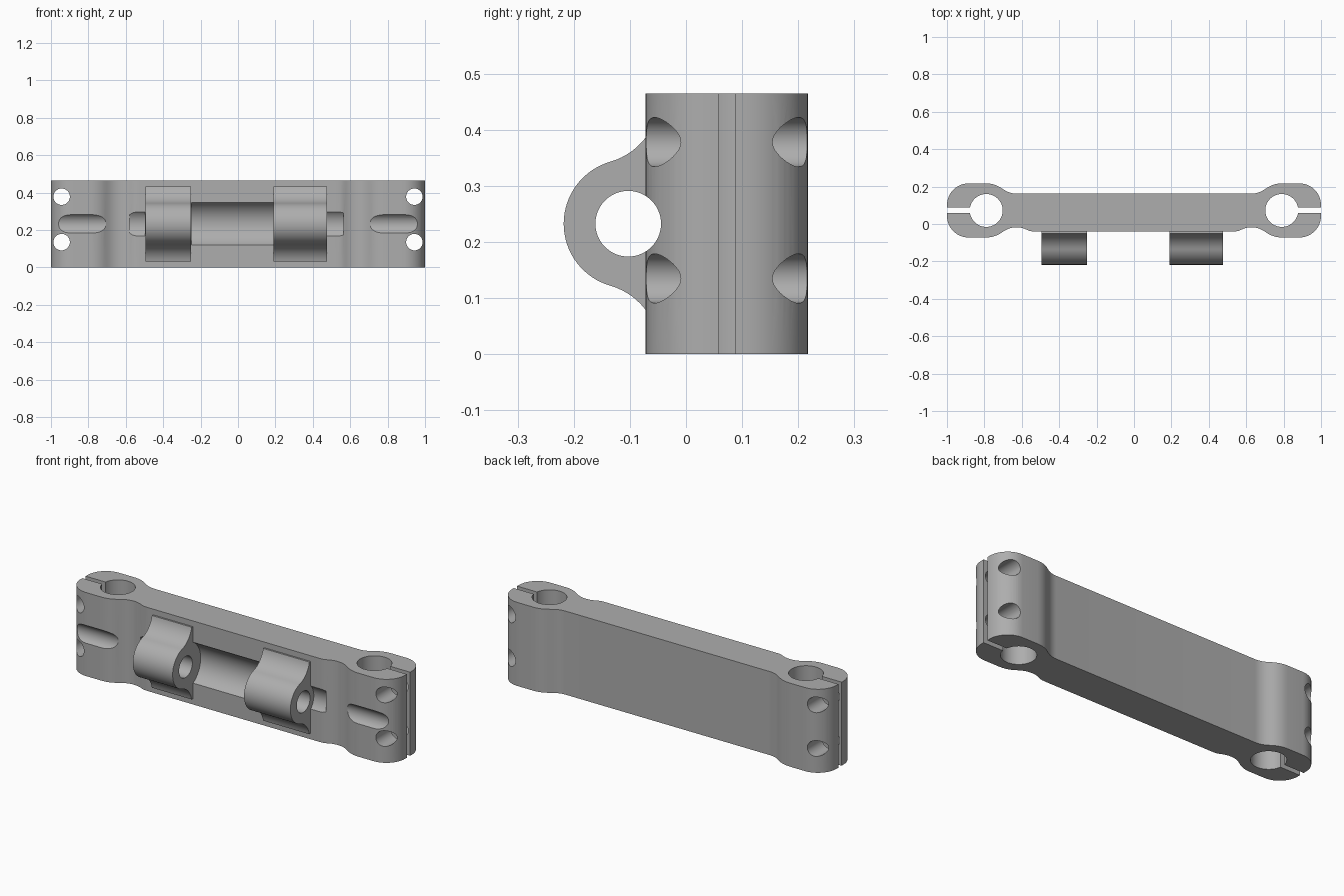
import bpy, bmesh
from math import sin, cos, radians, pi, atan2
from mathutils import Matrix, Vector

cube = bpy.data.objects.get("Cube")
if cube:
    bpy.data.objects.remove(cube, do_unlink=True)

H = 0.465            # overall height
MID_Y = 0.0725       # depth of the clamp centre line
POST_X = 0.79        # post hole distance from the middle
ROD_Y, ROD_Z = -0.103, 0.2325

metal = bpy.data.materials.new("grey metal")
metal.use_nodes = True
colour = (0.42, 0.42, 0.42, 1)
metal.diffuse_color = colour
metal.node_tree.nodes["Principled BSDF"].inputs["Base Color"].default_value = colour


def make_object(name, bm):
    bmesh.ops.recalc_face_normals(bm, faces=bm.faces)
    mesh = bpy.data.meshes.new(name)
    bm.to_mesh(mesh)
    bm.free()
    mesh.materials.append(metal)
    ob = bpy.data.objects.new(name, mesh)
    bpy.context.collection.objects.link(ob)
    return ob


def prism(name, points, offset):
    """Extrude a closed outline of 3D points."""
    bm = bmesh.new()
    face = bm.faces.new([bm.verts.new(p) for p in points])
    new = bmesh.ops.extrude_face_region(bm, geom=[face])["geom"]
    bmesh.ops.translate(bm, vec=offset, verts=[v for v in new if isinstance(v, bmesh.types.BMVert)])
    return make_object(name, bm)


def cylinder(name, radius, start, end, sides=64):
    a, b = Vector(start), Vector(end)
    bm = bmesh.new()
    turn = (b - a).to_track_quat('Z', 'Y').to_matrix().to_4x4()
    bmesh.ops.create_cone(bm, cap_ends=True, segments=sides, radius1=radius, radius2=radius,
                          depth=(b - a).length, matrix=Matrix.Translation((a + b) / 2) @ turn)
    return make_object(name, bm)


def box(name, low, high):
    (x0, y0, z0), (x1, y1, z1) = low, high
    return prism(name, [(x0, y0, z0), (x1, y0, z0), (x1, y1, z0), (x0, y1, z0)], (0, 0, z1 - z0))


def combine(target, other, operation):
    mod = target.modifiers.new(operation.title(), 'BOOLEAN')
    mod.operation, mod.solver, mod.object = operation, 'EXACT', other
    other.hide_render = True
    bpy.ops.object.select_all(action='DESELECT')
    target.select_set(True)
    bpy.context.view_layer.objects.active = target
    bpy.ops.object.modifier_apply(modifier=mod.name)
    bpy.data.objects.remove(other, do_unlink=True)


def arc(cx, cy, r, a0, a1, n):
    angles = [radians(a0 + (a1 - a0) * i / n) for i in range(n + 1)]
    return [(cx + r * cos(a), cy + r * sin(a)) for a in angles]


# Clamp plate outline: one quarter from the outer end to the neck
end = arc(0.885, 0.03, 0.1145, 0, 90, 14) + arc(POST_X, 0, 0.1445, 90, 127, 6)
fillet_x, fillet_y, fillet_r = 0.628, 0.21, 0.12
back = end + arc(fillet_x, fillet_y, fillet_r, -52, -90, 7)[1:]
front = end + arc(fillet_x, fillet_y, fillet_r, -52, -114, 11)[1:]
front += [(0.563, 0.108), (0.548, 0.1115), (0.53, 0.1125)]
outline = [(x, MID_Y + y) for x, y in back]
outline += [(-x, MID_Y + y) for x, y in reversed(back)]
outline += [(-x, MID_Y - y) for x, y in front]
outline += [(x, MID_Y - y) for x, y in reversed(front)]
body = prism("clamp_plate", [(x, y, 0) for x, y in outline], (0, 0, H))

# Lug outline: round nose flaring into the plate
nose_r, flare_r, nose_angle = 0.115, 0.12, 106
a = radians(nose_angle)
flare_y = ROD_Y + (nose_r + flare_r) * cos(a)
flare_z = (nose_r + flare_r) * sin(a)
upper = [(0.0, 0.2)] + arc(flare_y, flare_z, flare_r, -12, nose_angle - 180, 12)
nose = arc(ROD_Y, 0, nose_r, nose_angle, 360 - nose_angle, 32)[1:-1]
lug_outline = upper + nose + [(y, -z) for y, z in reversed(upper)]
for x0, x1 in ((-0.495, -0.25), (0.19, 0.475)):
    lug = prism("lug", [(x0, y, ROD_Z + z) for y, z in lug_outline], (x1 - x0, 0, 0))
    combine(body, lug, 'UNION')

# Rod clearance: groove between the lugs, pockets beside them, and the full bore
for name, r, x0, x1 in (("groove_cutter", 0.13, -0.249, 0.189),
                        ("left_pocket_cutter", 0.09, 0.476, 0.565),
                        ("right_pocket_cutter", 0.09, -0.58, -0.496),
                        ("bore_cutter", 0.0585, -1.2, 1.2)):
    combine(body, cylinder(name, r, (x0, ROD_Y, ROD_Z), (x1, ROD_Y, ROD_Z)), 'DIFFERENCE')

# Post holes, clamp slits and bolt holes at both ends
for s in (-1, 1):
    x = s * POST_X
    combine(body, cylinder("post_cutter", 0.088, (x, MID_Y, -0.1), (x, MID_Y, H + 0.1)), 'DIFFERENCE')
    xs = sorted((x, s * 1.1))
    combine(body, box("slit_cutter", (xs[0], MID_Y - 0.0145, -0.1),
                      (xs[1], MID_Y + 0.0145, H + 0.1)), 'DIFFERENCE')
    for z in (0.135, 0.378):
        combine(body, cylinder("bolt_cutter", 0.044, (s * 0.943, -0.3, z),
                               (s * 0.943, 0.4, z), 40), 'DIFFERENCE')

# Smooth curved walls, keep machined edges crisp
bpy.ops.object.select_all(action='DESELECT')
body.select_set(True)
bpy.context.view_layer.objects.active = body
bpy.ops.object.shade_smooth_by_angle(angle=radians(25))
